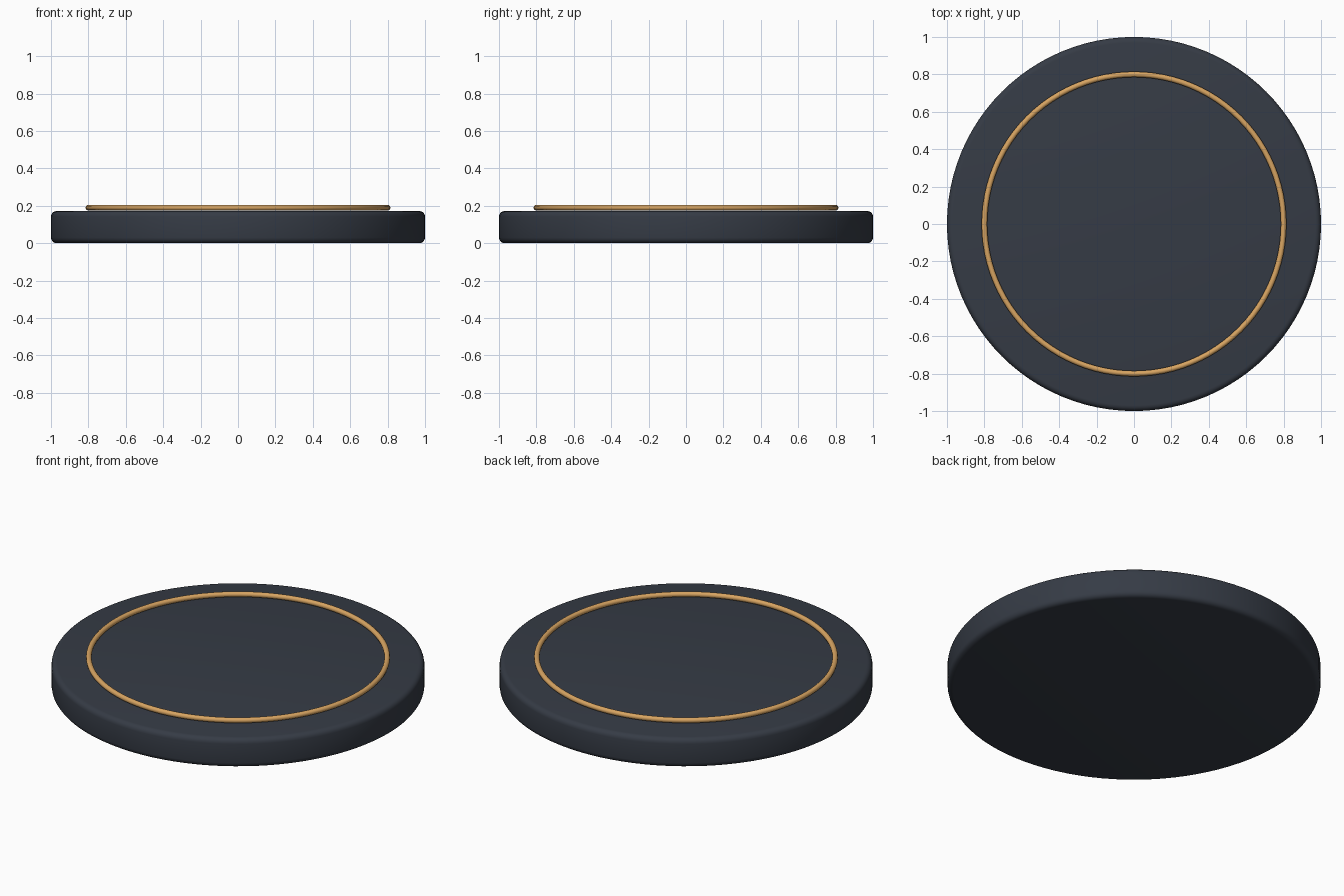
import bpy, math

if "Cube" in bpy.data.objects:
    bpy.data.objects.remove(bpy.data.objects["Cube"])


def material(name, rgb):
    m = bpy.data.materials.new(name)
    m.diffuse_color = (*rgb, 1)
    m.use_nodes = True
    m.node_tree.nodes["Principled BSDF"].inputs["Base Color"].default_value = m.diffuse_color
    return m


def finish(name, mat):
    ob = bpy.context.object
    ob.name = name
    ob.data.materials.append(mat)
    return ob


slate = material("dark slate", (0.036, 0.044, 0.060))
gold = material("warm gold", (0.68, 0.37, 0.12))

# Round base plate with softened rims
HEIGHT = 0.172
bpy.ops.mesh.primitive_cylinder_add(vertices=96, radius=1, depth=HEIGHT,
                                    location=(0, 0, HEIGHT / 2))
base = finish("base_disc", slate)
bevel = base.modifiers.new("rim", 'BEVEL')
bevel.width = 0.03
bevel.segments = 4
bevel.limit_method = 'ANGLE'
bevel.angle_limit = math.radians(40)
bpy.ops.object.modifier_apply(modifier=bevel.name)
bpy.ops.object.shade_smooth_by_angle(angle=math.radians(35))

# Thin inlaid ring resting on the plate
bpy.ops.mesh.primitive_torus_add(major_radius=0.8, minor_radius=0.015,
                                 major_segments=96, minor_segments=12,
                                 location=(0, 0, 0.19))
finish("trim_ring", gold)
bpy.ops.object.shade_smooth()
